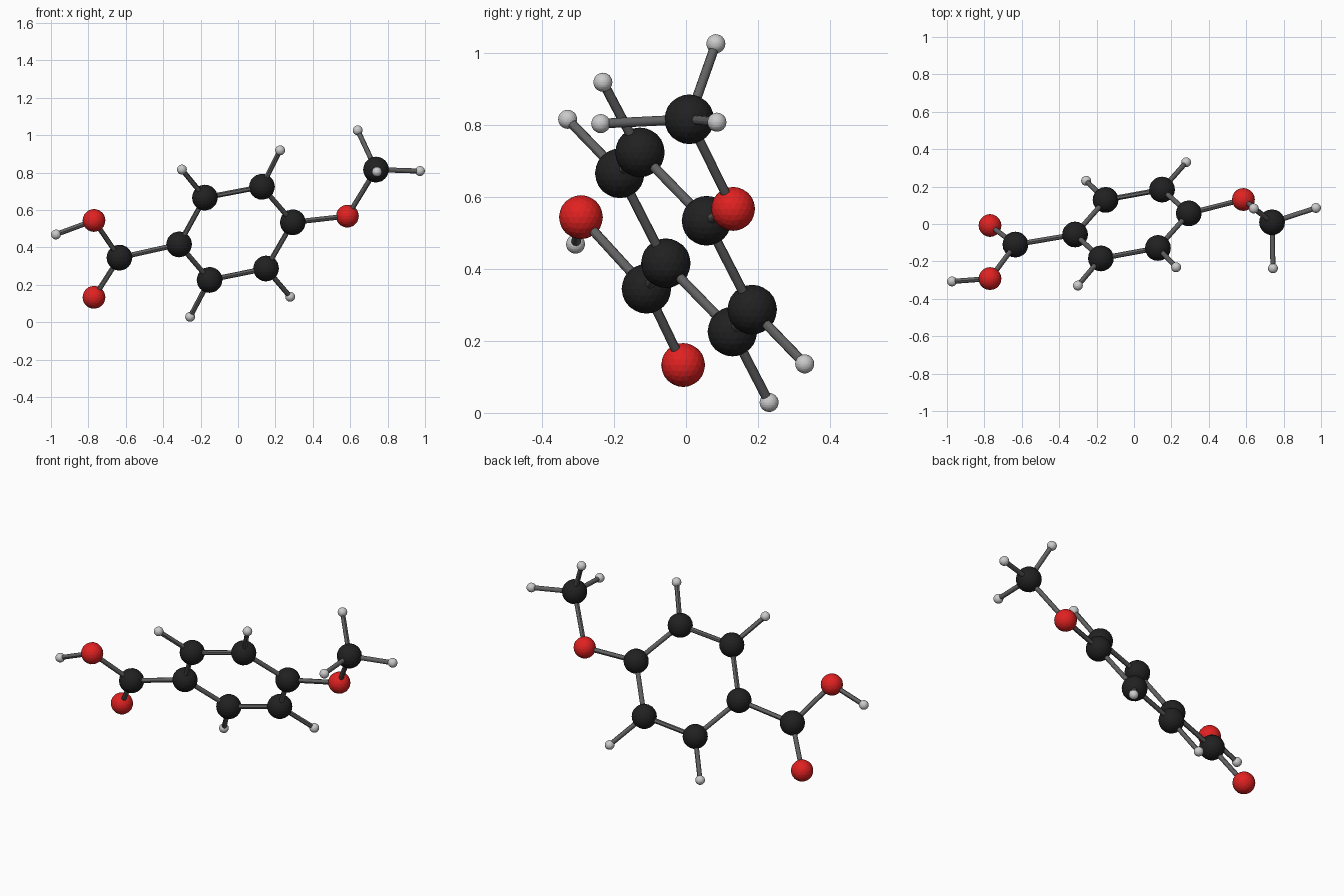
import bpy
from mathutils import Vector

if "Cube" in bpy.data.objects:
    bpy.data.objects.remove(bpy.data.objects["Cube"])


def material(name, rgb):
    m = bpy.data.materials.new(name)
    m.diffuse_color = (*rgb, 1)
    m.use_nodes = True
    m.node_tree.nodes["Principled BSDF"].inputs["Base Color"].default_value = m.diffuse_color
    return m


# Element: radius and colour
BOND_RADIUS = 0.0135
bond_mat = material("bond_grey", (0.12, 0.12, 0.12))
elements = {
    "carbon": (0.069, material("carbon_black", (0.015, 0.015, 0.015))),
    "oxygen": (0.061, material("oxygen_red", (0.75, 0.015, 0.015))),
    "hydrogen": (0.0265, material("hydrogen_white", (0.55, 0.55, 0.55))),
}

# Atom positions
atoms = {
    # six-membered ring
    "ring_carbon_1": (-0.315, -0.056, 0.416),
    "ring_carbon_2": (-0.177, -0.184, 0.666),
    "ring_carbon_3": (0.128, -0.128, 0.724),
    "ring_carbon_4": (0.293, 0.057, 0.534),
    "ring_carbon_5": (0.150, 0.184, 0.287),
    "ring_carbon_6": (-0.152, 0.129, 0.226),
    "ring_hydrogen_2": (-0.300, -0.329, 0.816),
    "ring_hydrogen_3": (0.225, -0.231, 0.919),
    "ring_hydrogen_5": (0.279, 0.330, 0.136),
    "ring_hydrogen_6": (-0.256, 0.231, 0.029),
    # acid group
    "acid_carbon": (-0.634, -0.110, 0.345),
    "acid_oxygen_upper": (-0.770, -0.292, 0.544),
    "acid_oxygen_lower": (-0.770, -0.008, 0.133),
    "acid_hydrogen": (-0.973, -0.307, 0.469),
    # ether oxygen and methyl group
    "ether_oxygen": (0.585, 0.131, 0.567),
    "methyl_carbon": (0.738, 0.009, 0.816),
    "methyl_hydrogen_top": (0.640, 0.083, 1.026),
    "methyl_hydrogen_side": (0.973, 0.086, 0.808),
    "methyl_hydrogen_front": (0.743, -0.237, 0.804),
}

# Bonds: ring, ring hydrogens, then side groups
bonds = [(f"ring_carbon_{i}", f"ring_carbon_{i % 6 + 1}") for i in range(1, 7)]
bonds += [(f"ring_carbon_{i}", f"ring_hydrogen_{i}") for i in (2, 3, 5, 6)]
bonds += [("methyl_carbon", f"methyl_hydrogen_{s}") for s in ("top", "side", "front")]
bonds += [
    ("ring_carbon_1", "acid_carbon"),
    ("acid_carbon", "acid_oxygen_upper"),
    ("acid_carbon", "acid_oxygen_lower"),
    ("acid_oxygen_upper", "acid_hydrogen"),
    ("ring_carbon_4", "ether_oxygen"),
    ("ether_oxygen", "methyl_carbon"),
]

# Faceted atom balls
for name, pos in atoms.items():
    radius, mat = next(v for k, v in elements.items() if k in name)
    bpy.ops.mesh.primitive_ico_sphere_add(subdivisions=3, radius=radius, location=pos)
    ball = bpy.context.object
    ball.name = name
    ball.data.materials.append(mat)

# Bond sticks
for a, b in bonds:
    start, end = Vector(atoms[a]), Vector(atoms[b])
    axis = end - start
    bpy.ops.mesh.primitive_cylinder_add(
        vertices=12, radius=BOND_RADIUS, depth=axis.length,
        location=(start + end) / 2, rotation=axis.to_track_quat("Z", "Y").to_euler())
    stick = bpy.context.object
    stick.name = f"bond_{a}_to_{b}"
    stick.data.materials.append(bond_mat)
    bpy.ops.object.shade_smooth_by_angle()
